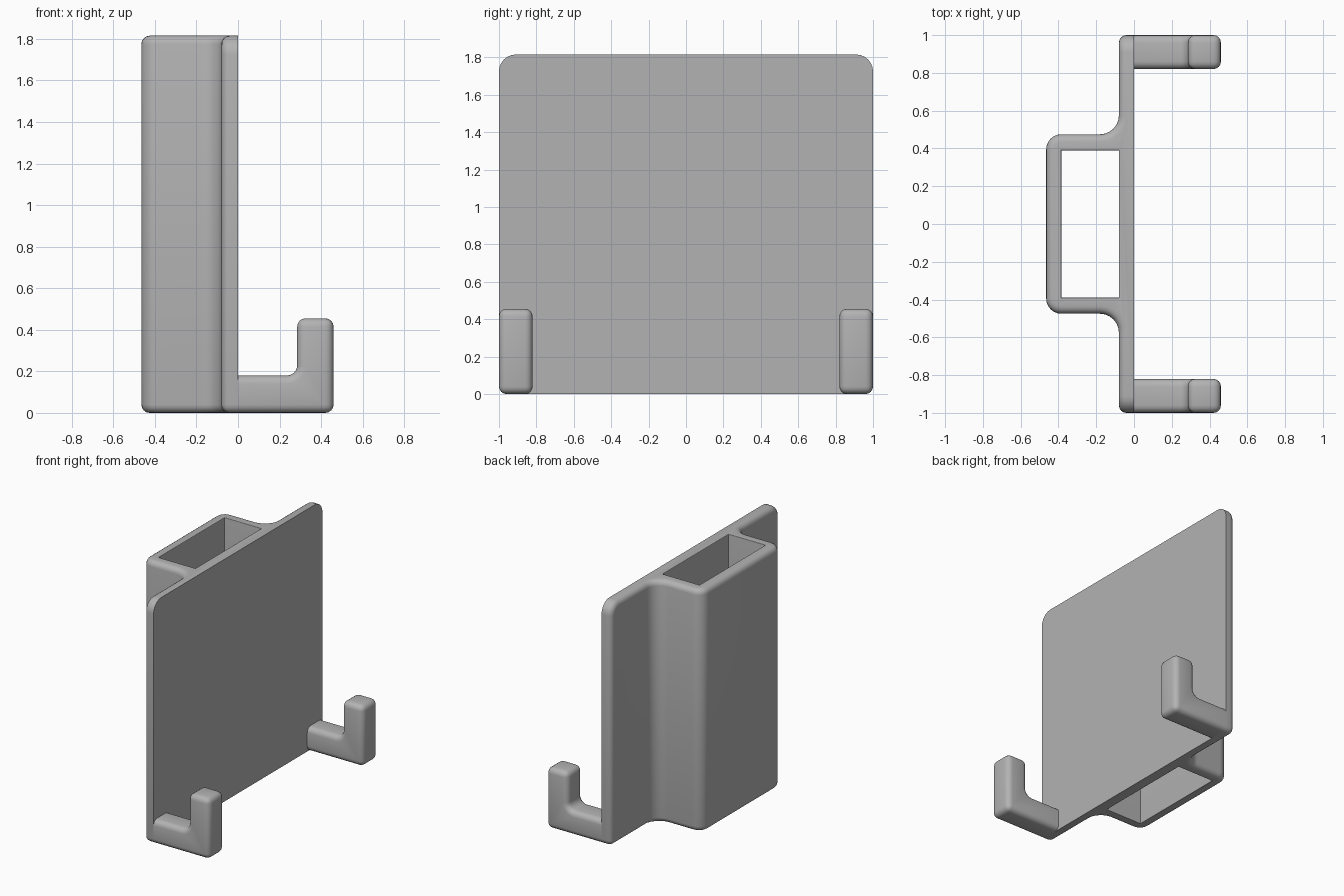
import bpy, bmesh, math
from mathutils import Vector

cube = bpy.data.objects.get("Cube")
if cube:
    bpy.data.objects.remove(cube)

HEIGHT = 1.815
ROUND = 0.04

grey = bpy.data.materials.new("light grey plastic")
grey.use_nodes = True
grey.diffuse_color = (0.45, 0.45, 0.45, 1)
grey.node_tree.nodes["Principled BSDF"].inputs["Base Color"].default_value = grey.diffuse_color


def rounded(corners, steps=6):
    """Outline from (u, v, radius) right-angled corners, with arcs."""
    pts = []
    for i, (u, v, r) in enumerate(corners):
        p = Vector((u, v))
        if not r:
            pts.append(p)
            continue
        a = (Vector(corners[i - 1][:2]) - p).normalized() * r
        b = (Vector(corners[(i + 1) % len(corners)][:2]) - p).normalized() * r
        for k in range(steps + 1):
            t = k / steps * math.pi / 2
            pts.append(p + a * (1 - math.sin(t)) + b * (1 - math.cos(t)))
    return pts


def prism(name, outline, axis, lo, hi):
    """Extrude an outline along the axis with the given index."""
    bm = bmesh.new()
    verts = []
    for p in outline:
        co = list(p)
        co.insert(axis, lo)
        verts.append(bm.verts.new(co))
    face = bm.faces.new(verts)
    new = bmesh.ops.extrude_face_region(bm, geom=[face])["geom"]
    shift = Vector((0, 0, 0))
    shift[axis] = hi - lo
    bmesh.ops.translate(bm, vec=shift, verts=[g for g in new if isinstance(g, bmesh.types.BMVert)])
    bmesh.ops.recalc_face_normals(bm, faces=bm.faces)
    mesh = bpy.data.meshes.new(name)
    bm.to_mesh(mesh)
    bm.free()
    mesh.materials.append(grey)
    obj = bpy.data.objects.new(name, mesh)
    bpy.context.collection.objects.link(obj)
    return obj


def cut(obj, tool, operation):
    """Apply a boolean and remove the tool."""
    mod = obj.modifiers.new("cut", "BOOLEAN")
    mod.object, mod.operation, mod.solver = tool, operation, "EXACT"
    deps = bpy.context.evaluated_depsgraph_get()
    mesh = bpy.data.meshes.new_from_object(obj.evaluated_get(deps))
    obj.modifiers.clear()
    obj.data = mesh
    bpy.data.objects.remove(tool)


def soften(obj, size, rule):
    """Round the sharp edges that satisfy the rule."""
    bm = bmesh.new()
    bm.from_mesh(obj.data)
    bmesh.ops.remove_doubles(bm, verts=bm.verts, dist=0.0001)
    edges = [e for e in bm.edges if len(e.link_faces) == 2
             and e.calc_face_angle() > 0.7 and rule(*[v.co for v in e.verts])]
    bmesh.ops.bevel(bm, geom=edges, offset=size, segments=4, profile=0.5,
                    affect="EDGES", clamp_overlap=True)
    bm.to_mesh(obj.data)
    bm.free()


def smooth(obj):
    bpy.ops.object.select_all(action="DESELECT")
    obj.select_set(True)
    bpy.context.view_layer.objects.active = obj
    bpy.ops.object.shade_smooth_by_angle(angle=math.radians(35))


def off_front(a, b):
    return a.x < -0.001 or b.x < -0.001


def in_socket(p):
    return abs(p.y) < 0.42 and -0.41 < p.x < -0.05


# Back plate and sleeve share one plan outline
half = [(0, 1.1, 0), (-0.08, 1.1, 0), (-0.08, 0.475, 0.1), (-0.465, 0.475, 0.08)]
plan = half + [(x, -y, r) for x, y, r in reversed(half)]
body = prism("plate_and_sleeve", rounded(plan), 2, -0.1, HEIGHT + 0.1)

# Trim to the plate's silhouette with rounded upper corners
sheet = [(-1, 0, 0), (1, 0, 0), (1, HEIGHT, 0.09), (-1, HEIGHT, 0.09)]
cut(body, prism("trim_tool", rounded(sheet), 0, -1, 1), "INTERSECT")

# Open socket through the sleeve
hole = [(-0.385, -0.39, 0), (-0.08, -0.39, 0), (-0.08, 0.39, 0), (-0.385, 0.39, 0)]
cut(body, prism("socket_tool", rounded(hole), 2, -0.5, HEIGHT + 0.5), "DIFFERENCE")

# Round the socket rims, then the outside edges
soften(body, 0.022, lambda a, b: in_socket(a) and in_socket(b) and abs(a.z - b.z) < 0.01)
soften(body, ROUND, lambda a, b: off_front(a, b) and not (in_socket(a) or in_socket(b)))
smooth(body)

# Hooks at the lower front corners
hook = [(0, 0, 0), (0.46, 0, 0), (0.46, 0.455, 0), (0.285, 0.455, 0),
        (0.285, 0.18, 0.05), (0, 0.18, 0)]
for name, start in (("left_hook", 0.82), ("right_hook", -1)):
    obj = prism(name, rounded(hook), 1, start, start + 0.18)
    soften(obj, ROUND, lambda a, b: a.x > 0.001 or b.x > 0.001)
    smooth(obj)
